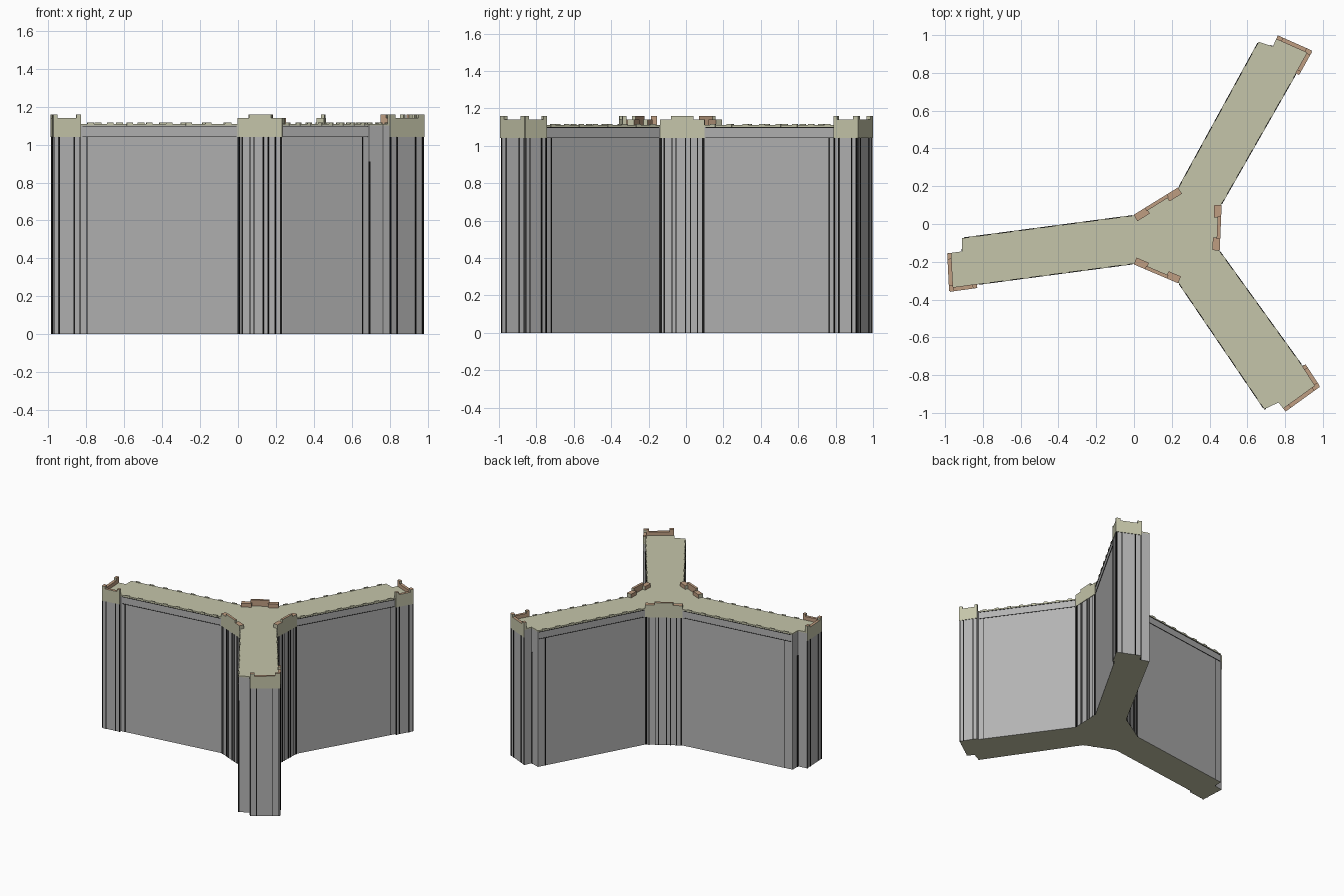
import bpy
import bmesh
from mathutils import Vector

cube = bpy.data.objects.get("Cube")
if cube:
    bpy.data.objects.remove(cube, do_unlink=True)

WALL_TOP, ROOF_TOP, BAND_BASE, PARAPET_TOP, MERLON_TOP = 1.10, 1.11, 1.04, 1.14, 1.16


def make_material(name, color):
    mat = bpy.data.materials.new(name)
    mat.use_nodes = True
    mat.diffuse_color = (*color, 1)
    shader = mat.node_tree.nodes["Principled BSDF"]
    shader.inputs["Base Color"].default_value = (*color, 1)
    shader.inputs["Roughness"].default_value = 0.9
    return mat


GREY = make_material("wall grey", (0.45, 0.45, 0.45))
BEIGE = make_material("stone beige", (0.56, 0.56, 0.40))
BROWN = make_material("coping brown", (0.52, 0.34, 0.22))
BLACK = make_material("joint black", (0.01, 0.01, 0.01))


def prism(name, points, z0, z1, mats, rule=None):
    """Extrude a plan outline; rule maps a face normal to a material index."""
    bm = bmesh.new()
    face = bm.faces.new([bm.verts.new((p[0], p[1], z0)) for p in points])
    new = bmesh.ops.extrude_face_region(bm, geom=[face])["geom"]
    bmesh.ops.translate(bm, vec=(0, 0, z1 - z0),
                        verts=[g for g in new if isinstance(g, bmesh.types.BMVert)])
    bmesh.ops.recalc_face_normals(bm, faces=bm.faces)
    bm.normal_update()
    if rule:
        for f in bm.faces:
            f.material_index = rule(f.normal)
    mesh = bpy.data.meshes.new(name)
    bm.to_mesh(mesh)
    bm.free()
    for mat in mats:
        mesh.materials.append(mat)
    obj = bpy.data.objects.new(name, mesh)
    bpy.context.collection.objects.link(obj)
    return obj


def outward(a, b):
    d = (b - a).normalized()
    return Vector((d.y, -d.x))


def plank(name, edge, t0, t1, out, depth, z0, z1, mats, rule=None):
    """Box along part of a plan edge, from 'out' outside it to 'depth' inside it."""
    a, b = edge
    n = outward(a, b)
    p, q = a.lerp(b, t0), a.lerp(b, t1)
    ring = [p + n * out, q + n * out, q - n * depth, p - n * depth]
    return prism(name, ring, z0, z1, mats, rule)


def coping(name, edge, t0, t1, depth, z0, z1):
    """Parapet piece: beige outside, brown on top and on the roof side."""
    n = outward(*edge).to_3d()
    plank(name, edge, t0, t1, 0.004, depth, z0, z1, [BEIGE, BROWN],
          lambda f: int(f.z > 0.9 or f.dot(n) < -0.9))


def joint(edge, t, width=0.006, z1=BAND_BASE):
    half = width / 2 / (edge[1] - edge[0]).length
    plank("wall_joint", edge, t - half, t + half, 0.003, 0.004, 0, z1, [BLACK])


# Plan outline, counter-clockwise: three wings around a hub
west = [(0.0, 0.045), (-0.91, -0.075), (-0.91, -0.145), (-0.985, -0.155),
        (-0.975, -0.355), (-0.83, -0.335), (-0.83, -0.32), (0.0, -0.21)]
south_east = [(0.235, -0.31), (0.69, -0.98), (0.765, -0.945), (0.80, -0.99),
              (0.98, -0.86), (0.905, -0.745), (0.89, -0.75), (0.45, -0.14)]
north_east = [(0.46, 0.10), (0.86, 0.80), (0.87, 0.79), (0.94, 0.915),
              (0.76, 0.995), (0.735, 0.94), (0.66, 0.965), (0.235, 0.19)]
west, south_east, north_east = [[Vector(p) for p in w]
                                for w in (west, south_east, north_east)]
outline = west + south_east + north_east

# Main walls and roof slab
prism("main_walls", outline, 0, WALL_TOP, [GREY, BEIGE], lambda n: int(n.z < -0.9))
prism("roof_slab", outline, WALL_TOP, ROOF_TOP, [BEIGE])

# Hub facets: stepped parapet over a striped wall
facets = {"front": (west[-1], south_east[0]),
          "left": (south_east[-1], north_east[0]),
          "back": (north_east[-1], west[0])}
for side, edge in facets.items():
    plank(side + "_hub_band", edge, 0, 1, 0.004, 0.01, BAND_BASE, ROOF_TOP, [BEIGE])
    for t0, t1 in ((0, 0.28), (0.72, 1)):
        coping(side + "_hub_corner", edge, t0, t1, 0.035, ROOF_TOP, PARAPET_TOP)
    coping(side + "_hub_parapet", edge, 0.28, 0.72, 0.012, ROOF_TOP, PARAPET_TOP)
    coping(side + "_hub_crest", edge, 0.25, 0.75, 0.015, PARAPET_TOP, MERLON_TOP)
    for t in (0.1, 0.27, 0.36, 0.57, 0.68, 0.84):
        joint(edge, t)
    for t in (0.02, 0.97):
        joint(edge, t, 0.012)

# Wing end towers: L-shaped parapet with raised ends
towers = {"right": ((west[3], west[4]), (west[4], west[5])),
          "front_left": ((south_east[3], south_east[4]), (south_east[4], south_east[5])),
          "back_left": ((north_east[3], north_east[4]), (north_east[2], north_east[3]))}
for side, edges in towers.items():
    for edge in edges:
        plank(side + "_tower_band", edge, 0, 1, 0.004, 0.015, BAND_BASE, ROOF_TOP, [BEIGE])
        coping(side + "_tower_parapet", edge, 0, 1, 0.018, ROOF_TOP, PARAPET_TOP)
        for t0, t1 in ((0, 0.16), (0.84, 1)):
            coping(side + "_tower_merlon", edge, t0, t1, 0.018, PARAPET_TOP, MERLON_TOP)
        for t in (0.03, 0.22, 0.76, 0.97):
            joint(edge, t)

# Small stepped returns beside the towers
for edge, t in (((west[1], west[2]), 0.9), ((south_east[1], south_east[2]), 0.05),
                ((north_east[5], north_east[6]), 0.1)):
    joint(edge, t, 0.01, 0.91)

# Long wing walls: fine panel lines and roof edge tabs
wing_edges = [((west[0], west[1]), 0.93), ((west[6], west[7]), 0.04),
              ((south_east[0], south_east[1]), 0.93),
              ((south_east[6], south_east[7]), 0.05),
              ((north_east[0], north_east[1]), 0.95),
              ((north_east[6], north_east[7]), 0.07)]
for edge, end in wing_edges:
    for z in (BAND_BASE, WALL_TOP - 0.004):
        plank("panel_line", edge, 0.01, 0.99, 0.003, 0.004, z, z + 0.003, [BLACK])
    joint(edge, end, 0.004)
    for i in range(8):
        t = (i + 0.5) / 8
        plank("roof_edge_tab", edge, t - 0.02, t + 0.02, 0.003, 0.006,
              WALL_TOP, ROOF_TOP + 0.006, [BEIGE])
